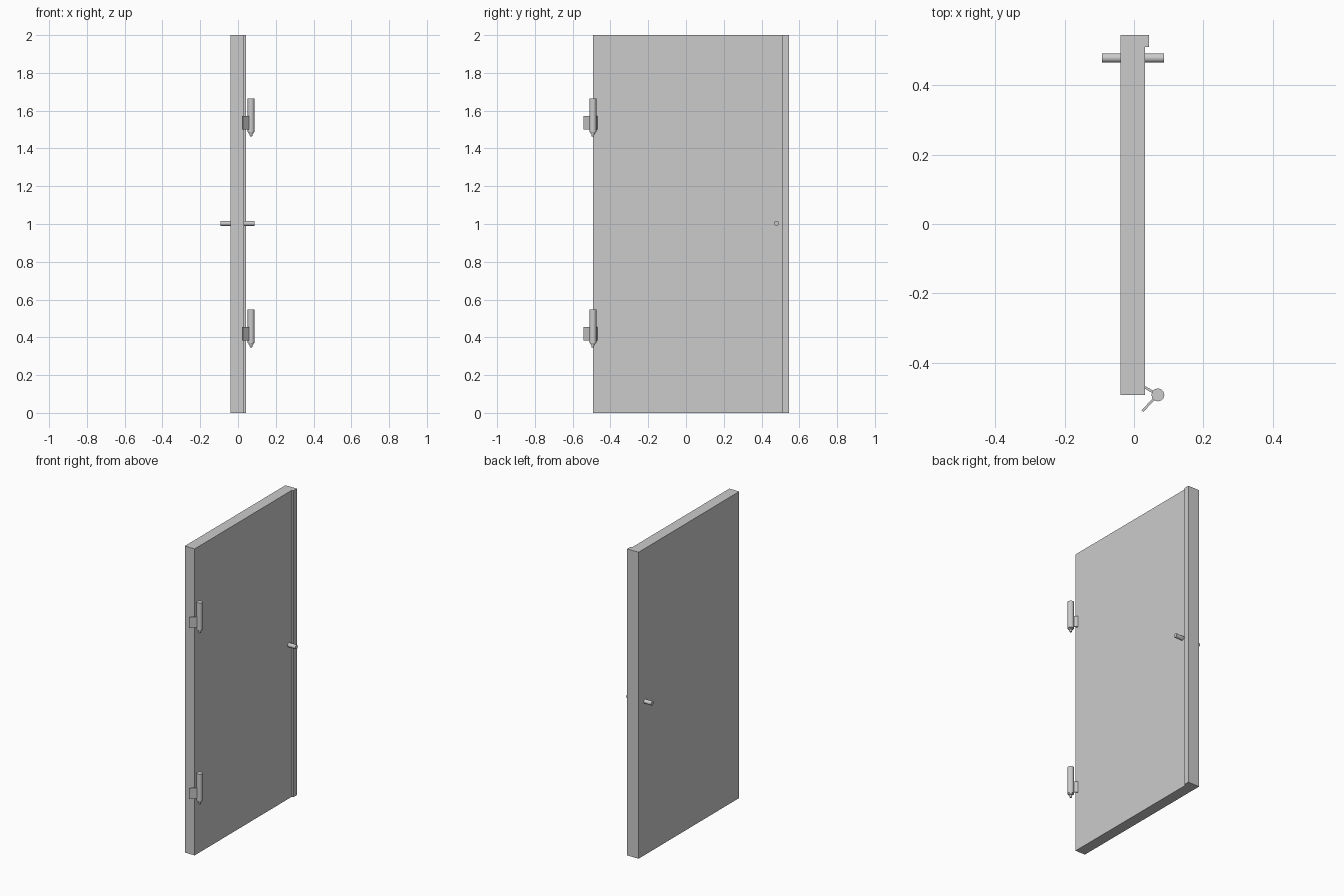
import bpy
import math
from mathutils import Vector

if "Cube" in bpy.data.objects:
    bpy.data.objects.remove(bpy.data.objects["Cube"], do_unlink=True)

grey = bpy.data.materials.new("plain_grey")
grey.use_nodes = True
GREY = (0.6, 0.6, 0.6, 1)
grey.diffuse_color = GREY
grey.node_tree.nodes["Principled BSDF"].inputs["Base Color"].default_value = GREY


def extrude(name, outline, z0, z1):
    """Upright prism from a counter-clockwise plan outline."""
    n = len(outline)
    verts = [(x, y, z) for z in (z0, z1) for x, y in outline]
    faces = [list(range(n))[::-1], list(range(n, 2 * n))]
    faces += [(i, (i + 1) % n, (i + 1) % n + n, i + n) for i in range(n)]
    mesh = bpy.data.meshes.new(name)
    mesh.from_pydata(verts, [], faces)
    mesh.materials.append(grey)
    obj = bpy.data.objects.new(name, mesh)
    bpy.context.collection.objects.link(obj)
    return obj


def rod(name, start, end, r0, r1=None, sides=12):
    """Round bar or cone between two points."""
    a, b = Vector(start), Vector(end)
    bpy.ops.mesh.primitive_cone_add(
        vertices=sides, radius1=r0, radius2=r0 if r1 is None else r1,
        depth=(b - a).length, location=(a + b) / 2,
        rotation=(b - a).to_track_quat("Z", "Y").to_euler())
    obj = bpy.context.object
    obj.name = name
    obj.data.materials.append(grey)
    bpy.ops.object.shade_smooth_by_angle(angle=math.radians(40))
    return obj


def leaf(name, start, end, thick, z0, z1):
    """Thin upright plate running from the pin to its free edge."""
    a, b = Vector(start), Vector(end)
    d = (b - a).normalized() * thick / 2
    side = Vector((-d.y, d.x))
    return extrude(name, [a - side, b - side, b + side, a + side], z0, z1)


# Door slab with the rebate lip along its closing edge
LEFT, RIGHT, LIP = -0.039, 0.032, 0.043
HINGE_Y, LIP_Y, EDGE_Y = -0.493, 0.51, 0.545
extrude("door_panel", [(LEFT, HINGE_Y), (RIGHT, HINGE_Y), (RIGHT, LIP_Y),
                       (LIP, LIP_Y), (LIP, EDGE_Y), (LEFT, EDGE_Y)], 0, 2)

# Handle bars on both faces
rod("handle_inner", (RIGHT, 0.479, 1.003), (0.087, 0.479, 1.003), 0.0135)
rod("handle_outer", (LEFT, 0.479, 1.003), (-0.092, 0.479, 1.003), 0.0135)

# Hinges: barrel, stepped pin tip and two leaves
PX, PY = 0.069, HINGE_Y
for label, z in (("lower", 0.37), ("upper", 1.486)):
    rod(label + "_hinge_barrel", (PX, PY, z), (PX, PY, z + 0.178), 0.0187)
    rod(label + "_hinge_collar", (PX, PY, z - 0.008), (PX, PY, z), 0.012, 0.015)
    rod(label + "_hinge_tip", (PX, PY, z - 0.024), (PX, PY, z - 0.008), 0.006, 0.008)
    leaf(label + "_frame_leaf", (PX, PY), (0.024, -0.54), 0.007, z + 0.014, z + 0.085)
    leaf(label + "_door_leaf", (PX, PY), (0.031, -0.471), 0.007, z + 0.014, z + 0.085)
